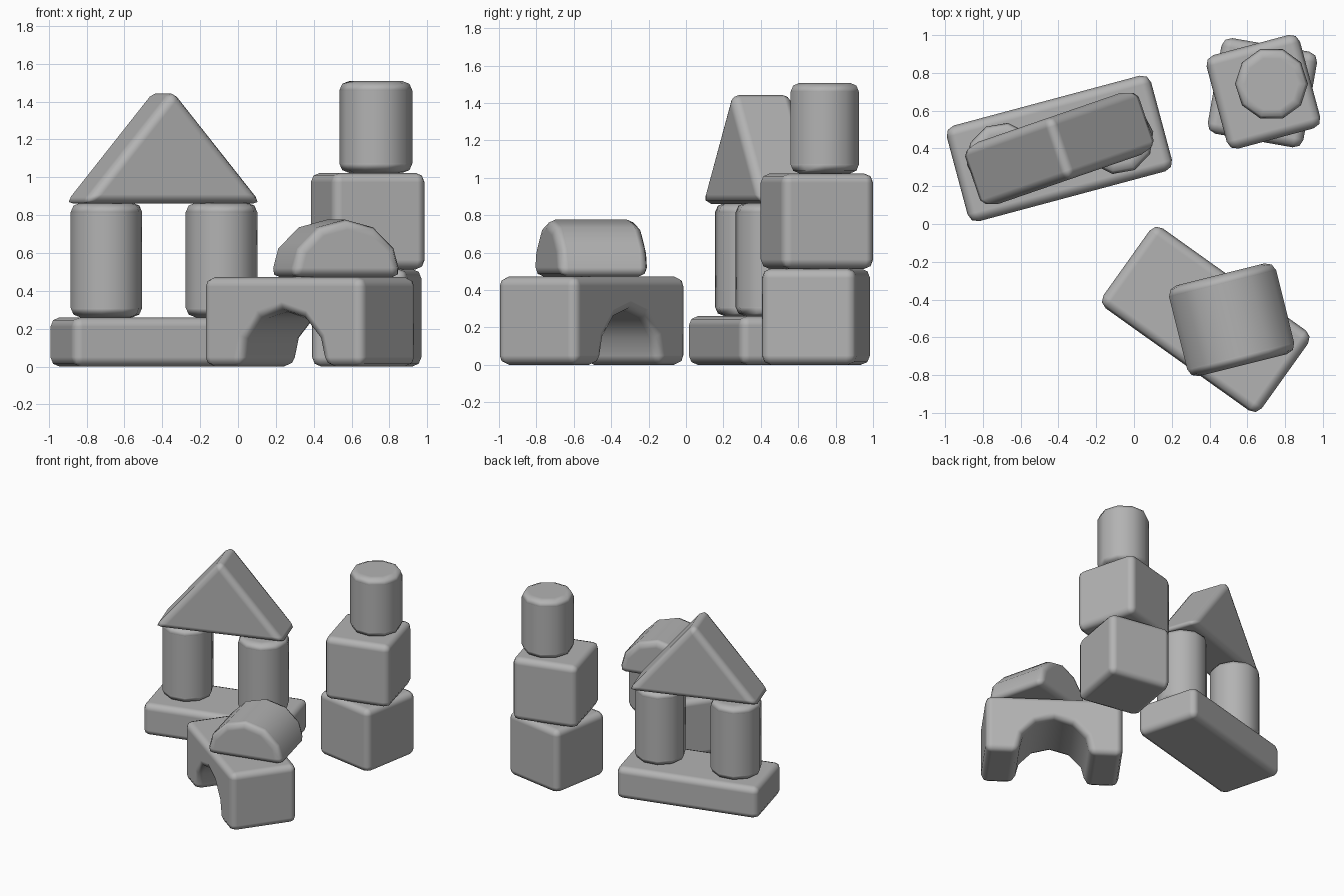
import bpy
import bmesh
from math import sin, cos, pi, radians

if "Cube" in bpy.data.objects:
    bpy.data.objects.remove(bpy.data.objects["Cube"])

grey = bpy.data.materials.new("plain grey")
grey.diffuse_color = (0.45, 0.45, 0.45, 1.0)
grey.use_nodes = True
grey.node_tree.nodes["Principled BSDF"].inputs["Base Color"].default_value = grey.diffuse_color


def block(name, profile, depth, loc, angle, upright=False, bevel=0.05):
    """Extrude a profile along y (or along z when upright), with soft edges."""
    bm = bmesh.new()
    if upright:
        verts = [bm.verts.new((a, b, 0)) for a, b in profile]
        direction = (0, 0, depth)
    else:
        verts = [bm.verts.new((a, -depth / 2, b)) for a, b in profile]
        direction = (0, depth, 0)
    face = bm.faces.new(verts)
    ext = bmesh.ops.extrude_face_region(bm, geom=[face], use_keep_orig=True)
    moved = [g for g in ext["geom"] if isinstance(g, bmesh.types.BMVert)]
    bmesh.ops.translate(bm, verts=moved, vec=direction)
    bmesh.ops.recalc_face_normals(bm, faces=bm.faces[:])
    for f in bm.faces:
        f.smooth = True
    mesh = bpy.data.meshes.new(name)
    bm.to_mesh(mesh)
    bm.free()
    mesh.materials.append(grey)
    ob = bpy.data.objects.new(name, mesh)
    bpy.context.collection.objects.link(ob)
    ob.location = loc
    ob.rotation_euler.z = radians(angle)
    # Only the hard edges are rounded; facets of round parts stay as they are
    mod = ob.modifiers.new("soft edges", 'BEVEL')
    mod.width = bevel
    mod.segments = 2
    mod.limit_method = 'ANGLE'
    mod.angle_limit = radians(40)
    mod.harden_normals = True
    return ob


def rect(half, height):
    return [(-half, 0), (half, 0), (half, height), (-half, height)]


def arc(rx, rz, n=6):
    """Half circle of n facets, from +x over the top to -x."""
    return [(rx * cos(pi * i / n), rz * sin(pi * i / n)) for i in range(n + 1)]


def ring(r, n=10):
    return [(r * cos(2 * pi * i / n), r * sin(2 * pi * i / n)) for i in range(n)]


# Gateway: base plank, two columns, triangular roof
block("base_plank", rect(0.56, 0.26), 0.524, (-0.395, 0.40, 0), 15)
block("left_column", ring(0.192), 0.605, (-0.695, 0.345, 0.26), 10, upright=True)
block("right_column", ring(0.192), 0.605, (-0.087, 0.455, 0.26), 10, upright=True)
block("roof_prism", [(-0.505, 0), (0.505, 0), (0, 0.605)], 0.345,
      (-0.395, 0.40, 0.86), 19)

# Tower: two cubes and a short cylinder
block("lower_cube", rect(0.257, 0.515), 0.514, (0.68, 0.695, 0), -10)
block("upper_cube", rect(0.256, 0.51), 0.512, (0.685, 0.70, 0.513), 15)
block("tower_cylinder", ring(0.193), 0.485, (0.728, 0.742, 1.023), 0, upright=True)

# Bridge: arch block with a half cylinder on top
arch = [(-0.515, 0)] + arc(0.27, 0.29)[::-1] + [(0.515, 0), (0.515, 0.472), (-0.515, 0.472)]
block("arch_block", arch, 0.52, (0.38, -0.505, 0), -35.5)
block("half_cylinder", arc(0.305, 0.304), 0.495, (0.517, -0.507, 0.472), 14)
